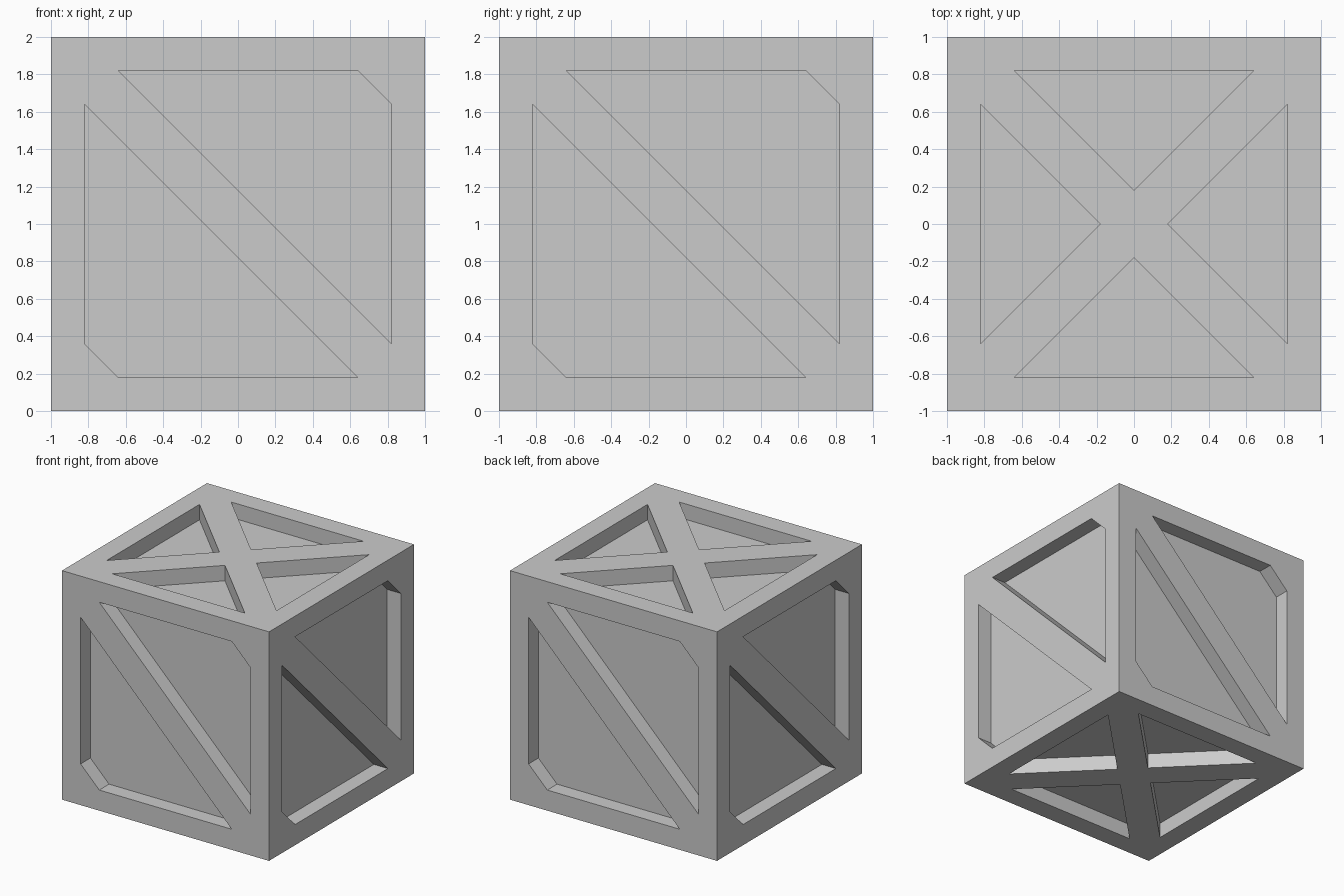
import bpy, bmesh
from math import radians
from mathutils import Matrix, Vector

if "Cube" in bpy.data.objects:
    bpy.data.objects.remove(bpy.data.objects["Cube"])

DEPTH = 0.135
CENTRE = Matrix.Translation((0, 0, 1))

# Openings in face coordinates (u right, v up)
side_half = [(-0.64, 0.82), (0.64, 0.82), (0.82, 0.64), (0.82, -0.64)]
side_holes = [side_half, [(-u, -v) for u, v in side_half]]
tri = [(-0.64, 0.82), (0.64, 0.82), (0, 0.18)]
end_holes = [tri]
for _ in range(3):
    end_holes.append([(-v, u) for u, v in end_holes[-1]])


def add_prism(bm, outline, matrix):
    """Pocket prism crossing the front face (y = -1), moved by matrix."""
    face = bm.faces.new([bm.verts.new((u, -1.1, v)) for u, v in outline])
    ext = bmesh.ops.extrude_face_region(bm, geom=[face])
    moved = [g for g in ext["geom"] if isinstance(g, bmesh.types.BMVert)]
    bmesh.ops.translate(bm, verts=moved, vec=Vector((0, 0.1 + DEPTH, 0)))
    bmesh.ops.transform(bm, verts=list(face.verts) + moved, matrix=matrix)


def make_object(name, bm):
    bmesh.ops.recalc_face_normals(bm, faces=bm.faces[:])
    mesh = bpy.data.meshes.new(name)
    bm.to_mesh(mesh)
    bm.free()
    ob = bpy.data.objects.new(name, mesh)
    bpy.context.collection.objects.link(ob)
    return ob


# Solid crate body
bm = bmesh.new()
bmesh.ops.create_cube(bm, size=2, matrix=CENTRE)
crate = make_object("crate_body", bm)

# Recess cutters: diagonal brace on four sides, cross brace on top and bottom
bm = bmesh.new()
for k in range(4):
    for hole in side_holes:
        add_prism(bm, hole, CENTRE @ Matrix.Rotation(radians(90 * k), 4, 'Z'))
for angle in (90, -90):
    for hole in end_holes:
        add_prism(bm, hole, CENTRE @ Matrix.Rotation(radians(angle), 4, 'X'))
cutter = make_object("recess_cutter", bm)
cutter.hide_render = True

# Cut the recesses and keep the clean result
mod = crate.modifiers.new("recesses", 'BOOLEAN')
mod.operation = 'DIFFERENCE'
mod.solver = 'EXACT'
mod.object = cutter
bpy.context.view_layer.update()
result = bpy.data.meshes.new_from_object(
    crate.evaluated_get(bpy.context.evaluated_depsgraph_get()))
crate.modifiers.clear()
crate.data = result
bpy.data.objects.remove(cutter)
